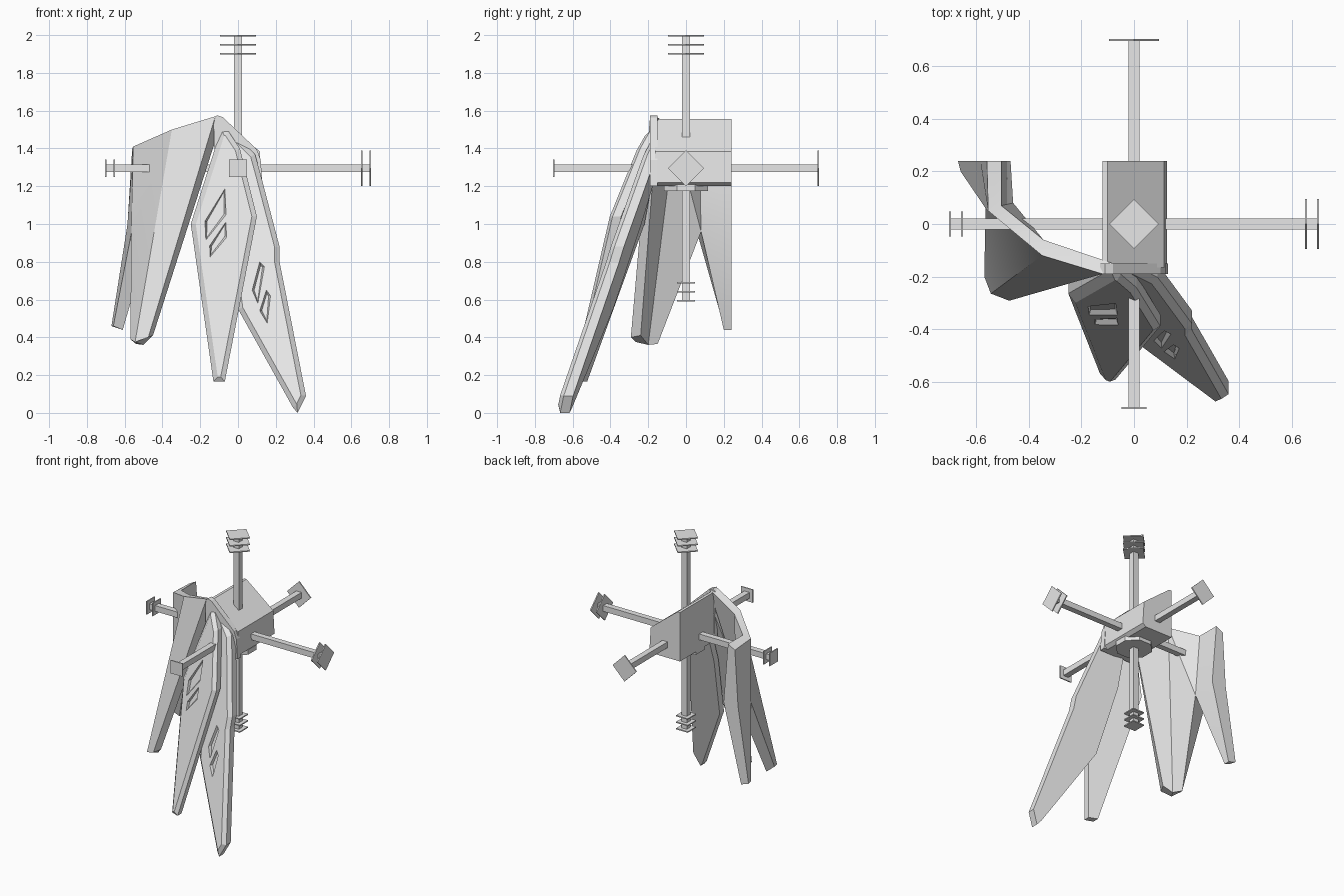
import bpy, bmesh, math
from mathutils import Vector

if "Cube" in bpy.data.objects:
    bpy.data.objects.remove(bpy.data.objects["Cube"])

GREY = bpy.data.materials.new("light_grey")
GREY.diffuse_color = (0.8, 0.8, 0.8, 1)
GREY.use_nodes = True
GREY.node_tree.nodes["Principled BSDF"].inputs["Base Color"].default_value = GREY.diffuse_color
CZ = 1.295  # height of the axis centre


def mesh(name, verts, faces):
    me = bpy.data.meshes.new(name)
    bm = bmesh.new()
    vs = [bm.verts.new(v) for v in verts]
    for f in faces:
        bm.faces.new([vs[i] for i in f])
    bmesh.ops.recalc_face_normals(bm, faces=bm.faces)
    bm.to_mesh(me)
    bm.free()
    me.materials.append(GREY)
    ob = bpy.data.objects.new(name, me)
    bpy.context.collection.objects.link(ob)
    return ob


def loft(name, rings):
    """Closed solid through rings of equal length."""
    n = len(rings[0])
    verts = [v for r in rings for v in r]
    faces = [list(range(n)), list(range(len(verts) - n, len(verts)))]
    for k in range(len(rings) - 1):
        for i in range(n):
            j = (i + 1) % n
            faces.append([k * n + i, k * n + j, (k + 1) * n + j, (k + 1) * n + i])
    return mesh(name, verts, faces)


def inset(pts, d):
    """Inset a 2D outline by distance d."""
    n = len(pts)
    area = sum(pts[i][0] * pts[(i + 1) % n][1] - pts[(i + 1) % n][0] * pts[i][1] for i in range(n))
    s = 1 if area > 0 else -1
    out = []
    for i in range(n):
        p = Vector(pts[i])
        e1 = (p - Vector(pts[i - 1])).normalized()
        e2 = (Vector(pts[(i + 1) % n]) - p).normalized()
        n1, n2 = Vector((-e1.y, e1.x)) * s, Vector((-e2.y, e2.x)) * s
        m = n1 + n2
        out.append(tuple(p + m * (d / max(0.5, 1 + n1.dot(n2)))))
    return out


def on_plane(pts, plane, off=0):
    a, b, c = plane
    return [(x, a + b * x + c * z + off, z) for x, z in pts]


def plate(name, outline, plane, slots, thick):
    """Hanging plate with chamfered rim and shallow recessed slots."""
    ob = loft(name, [on_plane(inset(outline, 0.026), plane),
                     on_plane(outline, plane, 0.025),
                     on_plane(outline, plane, thick)])
    for i, s in enumerate(slots):
        cut = loft(f"{name}_cutter_{i}", [on_plane(s, plane, -0.05), on_plane(s, plane, 0),
                                          on_plane(inset(s, .01), plane, 0.018)])
        cut.hide_render = True
        cut.hide_set(True)
        cut.display_type = 'WIRE'
        m = ob.modifiers.new("slot", 'BOOLEAN')
        m.operation, m.solver, m.object = 'DIFFERENCE', 'EXACT', cut
    return ob


# Central wedge body and its front rim
body = [(-.12, 1.2), (-.12, 1.555), (-.1, 1.555), (.115, 1.385), (.125, 1.22), (.1, 1.2)]
loft("body", [[(x, y, z) for x, z in body] for y in (-.165, .24)])
rim = [(-.12, 1.2), (-.13, 1.56), (-.11, 1.575), (-.08, 1.565), (.1, 1.395), (.12, 1.34), (.13, 1.2)]
loft("body_front_rim", [[(x, y, z) for x, z in rim] for y in (-.19, -.15)])
octagon = [(math.cos(math.radians(22.5 + 45 * i)) * .125,
            math.sin(math.radians(22.5 + 45 * i)) * .125) for i in range(8)]
loft("bottom_socket", [[(x, y, z) for x, y in octagon] for z in (1.175, 1.21)])

# Two front hanging plates
plate("front_plate",
      [(-.09, 1.5), (-.05, 1.49), (.01, 1.40), (.1, 1.04), (-.07, .165), (-.13, .165), (-.25, 1.0)],
      (-.695, -.39, .308),
      [[(-.07, 1.185), (-.175, 1.015), (-.17, .915), (-.063, 1.05)],
       [(-.065, 1.01), (-.15, .885), (-.148, .825), (-.06, .93)]], .07)
plate("front_right_plate",
      [(-.05, 1.5), (.0, 1.46), (.09, 1.37), (.115, 1.28), (.22, .88), (.22, .80), (.36, .09),
       (.315, .0), (.29, .03), (0, .55), (-.06, 1.0)],
      (-.628, -.20, .305),
      [[(.115, .80), (.14, .775), (.105, .58), (.075, .65)],
       [(.15, .65), (.172, .62), (.155, .475), (.115, .54)]], .075)

# Folded side plate, two tips: outer skin and inner skin share one outline
outer = [(-.12, -.19, 1.57), (-.35, -.12, 1.5), (-.555, .05, 1.41), (-.56, .24, 1.40),
         (-.585, .24, 1.0), (-.67, .24, .46), (-.66, .2, .46), (-.565, .06, .95),
         (-.57, -.2, .39), (-.545, -.265, .375), (-.475, -.292, .40)]
inner = [(-.08, -.15, 1.565), (-.345, -.06, 1.49), (-.505, .07, 1.43), (-.505, .24, 1.43),
         (-.47, .24, 1.0), (-.61, .24, .44), (-.61, .2, .44), (-.46, .08, .96),
         (-.54, -.15, .365), (-.50, -.2, .36), (-.45, -.24, .41)]
skin = [(0, 1, 9, 10), (1, 2, 7), (1, 7, 8, 9), (2, 3, 4, 7), (4, 5, 6, 7)]
faces = list(skin) + [tuple(i + 11 for i in f) for f in skin]
faces += [(i, (i + 1) % 11, (i + 1) % 11 + 11, i + 11) for i in range(11)]
side = mesh("side_plate", outer + inner, faces)
side.data.shade_smooth()
side.data.set_sharp_from_angle(angle=math.radians(32))


# Axis bars: diamond plates on positive ends, small squares on negative ends
def block(name, axis, lo, hi, ring):
    def put(u, v, w):
        p = [0, 0, 0]
        p[axis], p[(axis + 1) % 3], p[(axis + 2) % 3] = w, u, v
        return (p[0], p[1], p[2] + CZ)
    loft(name, [[put(u, v, w) for u, v in ring] for w in (lo, hi)])


def square(r):
    return [(-r, -r), (r, -r), (r, r), (-r, r)]


R, T = .705, .008
diamond = [(-.095, 0), (0, -.095), (.095, 0), (0, .095)]
for axis, (label, count) in enumerate([("x", 2), ("y", 1), ("z", 3)]):
    block(f"{label}_bar", axis, -R + .002, R - .002, square(.021))
    for k in range(count):
        w = R - k * .047
        block(f"{label}_diamond_plate_{k}", axis, w - T, w, diamond)
        block(f"{label}_square_plate_{k}", axis, -w, -w + T, square(.047))
